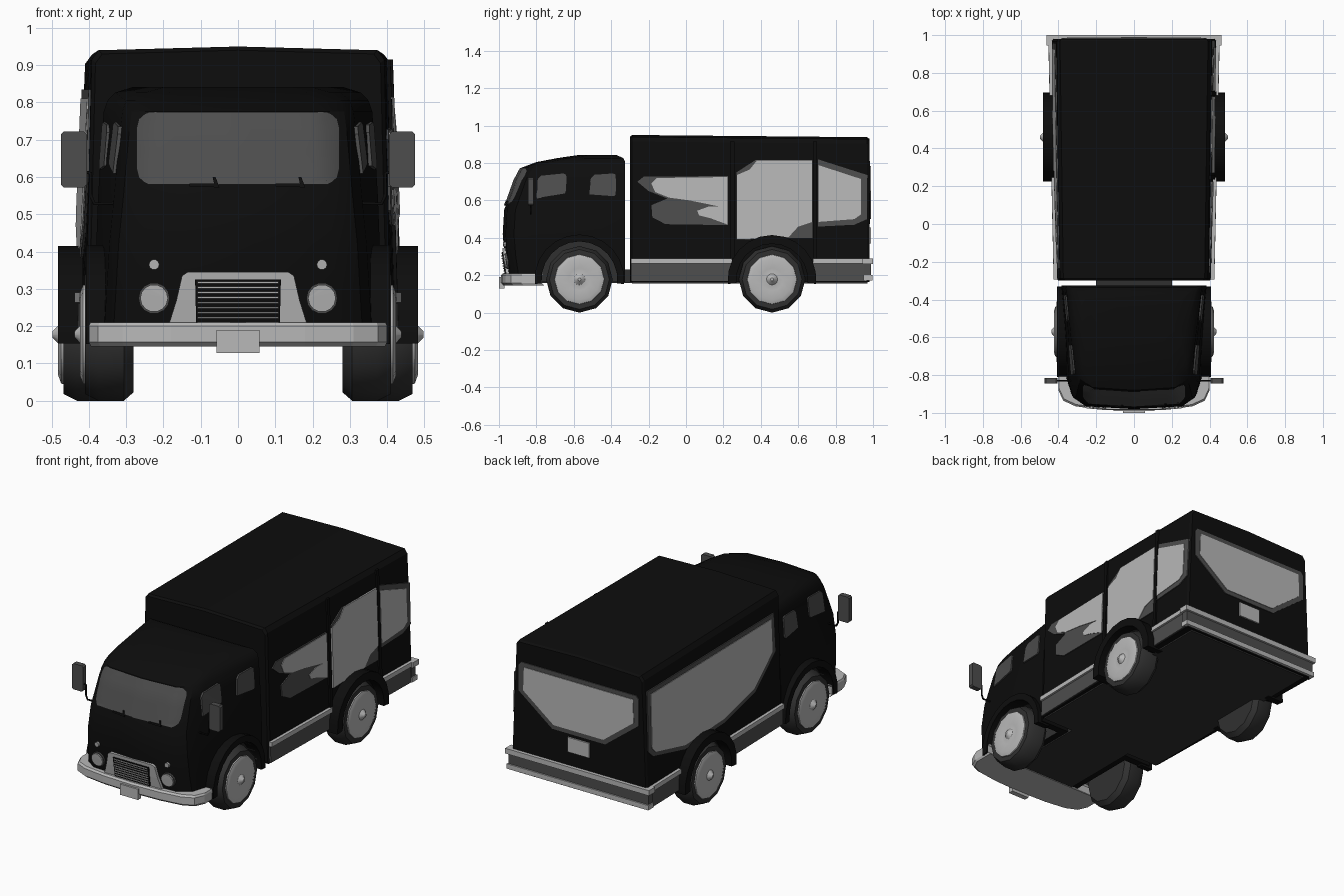
import bpy, bmesh, math
from mathutils import Vector

if "Cube" in bpy.data.objects:
    bpy.data.objects.remove(bpy.data.objects["Cube"])


def mat(name, v):
    m = bpy.data.materials.new(name)
    m.diffuse_color = (v, v, v, 1)
    m.use_nodes = True
    m.node_tree.nodes["Principled BSDF"].inputs["Base Color"].default_value = m.diffuse_color
    return m


BLACK = mat("black_paint", 0.004)
RUBBER = mat("dark_rubber", 0.03)
GLASS = mat("dark_glass", 0.075)
LIGHT = mat("light_grey", 0.48)


def finish(name, bm, m, smooth=False):
    bmesh.ops.recalc_face_normals(bm, faces=bm.faces)
    me = bpy.data.meshes.new(name)
    bm.to_mesh(me)
    bm.free()
    me.materials.append(m)
    o = bpy.data.objects.new(name, me)
    bpy.context.collection.objects.link(o)
    bpy.ops.object.select_all(action='DESELECT')
    o.select_set(True)
    bpy.context.view_layer.objects.active = o
    if smooth:
        bpy.ops.object.shade_smooth_by_angle(angle=math.radians(35))
    return o


def loft(name, rings, m, smooth=False, caps=True):
    bm = bmesh.new()
    vs = [[bm.verts.new(p) for p in r] for r in rings]
    n = len(rings[0])
    for a, b in zip(vs, vs[1:]):
        for i in range(n):
            j = (i + 1) % n
            bm.faces.new((a[i], a[j], b[j], b[i]))
    if caps:
        ends = [bm.faces.new(vs[0]), bm.faces.new(vs[-1])]
        bmesh.ops.recalc_face_normals(bm, faces=bm.faces)
        bmesh.ops.triangulate(bm, faces=ends)
    return finish(name, bm, m, smooth)


def plate(name, pts, fn, off, m, back=-0.002):
    """Outline laid on a body surface, fn(a, b, offset) -> point."""
    return loft(name, [[fn(a, b, back) for a, b in pts], [fn(a, b, off) for a, b in pts]], m)


def box(name, x0, x1, y0, y1, z0, z1, m):
    r = [(x0, y0), (x1, y0), (x1, y1), (x0, y1)]
    return loft(name, [[(x, y, z) for x, y in r] for z in (z0, z1)], m)


def rect(a0, a1, b0, b1, c=0.0):
    if not c:
        return [(a0, b0), (a1, b0), (a1, b1), (a0, b1)]
    return [(a0 + c, b0), (a1 - c, b0), (a1, b0 + c), (a1, b1 - c),
            (a1 - c, b1), (a0 + c, b1), (a0, b1 - c), (a0, b0 + c)]


def disc(a, b, r, n=14):
    return [(a + r * math.cos(i * math.tau / n), b + r * math.sin(i * math.tau / n)) for i in range(n)]


# Cab: stacked plan outlines (z, back half width, front half width, nose y, back y)
LEVELS = [(.165, .385, .36, -.95, -.325), (.30, .383, .352, -.97, -.325), (.42, .38, .345, -.98, -.325),
          (.55, .375, .332, -.972, -.325), (.71, .365, .318, -.915, -.325), (.775, .36, .31, -.88, -.325),
          (.805, .35, .30, -.80, -.325), (.826, .33, .275, -.69, -.335), (.842, .28, .22, -.58, -.37)]


def cab_half(z):
    z = min(max(z, LEVELS[0][0]), LEVELS[-1][0])
    for a, b in zip(LEVELS, LEVELS[1:]):
        if z <= b[0]:
            t = (z - a[0]) / (b[0] - a[0])
            _, wb, wf, f, yb = [p + (q - p) * t for p, q in zip(a, b)]
            break
    return [(wb, yb), (wf, f + .14), (wf - .025, f + .06), (wf - .09, f + .015), (0, f)]


def cab_ring(z):
    h = cab_half(z)
    return [(x, y, z) for x, y in h] + [(-x, y, z) for x, y in h[-2::-1]]


def cab_front(x, z, off):
    h = cab_half(z)
    for (x0, y0), (x1, y1) in zip(h[1:], h[2:]):
        if abs(x) >= x1:
            return (x, y0 + (y1 - y0) * (x0 - abs(x)) / (x0 - x1) - off, z)


def cab_side(s):
    def fn(y, z, off):
        (x0, y0), (x1, y1) = cab_half(z)[:2]
        return (s * (x0 + (x1 - x0) * (y - y0) / (y1 - y0) + off), y, z)
    return fn


cab = loft("cab", [cab_ring(l[0]) for l in LEVELS], BLACK)
FY, RY, WZ = -.57, .46, .178
for s in (-1, 1):  # open wheel wells
    cut = loft("well_cutter", [[(s * x, y, z) for y, z in disc(FY, WZ, .205, 20)] for x in (.24, .55)], RUBBER)
    cut.hide_render = True
    bpy.context.view_layer.objects.active = cab
    b = cab.modifiers.new("well", 'BOOLEAN')
    b.operation, b.object, b.solver = 'DIFFERENCE', cut, 'EXACT'
    b.material_mode = 'TRANSFER'
    bpy.ops.object.modifier_apply(modifier=b.name)
    bpy.data.objects.remove(cut)
bpy.ops.object.select_all(action='DESELECT')
cab.select_set(True)
bpy.ops.object.shade_smooth_by_angle(angle=math.radians(35))

# Windscreen: curved grid with rounded corners
bm = bmesh.new()
rows = []
for i in range(11):
    t = -math.cos(math.pi * i / 10)
    w = .272 * (1 - abs(t) ** 8 * .12)
    z = .677 + .097 * t
    rows.append([bm.verts.new(cab_front(w * k / 8, z, .007)) for k in range(-8, 9)])
for a, b in zip(rows, rows[1:]):
    for k in range(16):
        bm.faces.new((a[k], a[k + 1], b[k + 1], b[k]))
finish("windscreen", bm, GLASS, True)
for x in (-.13, .1):
    plate("wiper", [(x, .575), (x + .08, .572), (x + .07, .60), (x + .062, .60), (x + .066, .582), (x, .582)],
          cab_front, .013, BLACK, .004)

# Front face: grille, lamps, bumper, number plate
plate("grille_surround", [(-.19, .19), (.19, .19), (.165, .27), (.15, .335), (.135, .345),
                          (-.135, .345), (-.15, .335), (-.165, .27)], cab_front, .016, LIGHT)
plate("grille", [(-.112, .20), (.112, .20), (.115, .325), (-.115, .325)], cab_front, .02, BLACK)
for i in range(9):
    plate("grille_slat", rect(-.108, .108, .207 + i * .0135, .2115 + i * .0135), cab_front, .024, LIGHT, .01)
for s in (-1, 1):
    plate("headlight_rim", disc(s * .225, .275, .042), cab_front, .012, GLASS)
    plate("headlight", disc(s * .225, .275, .037), cab_front, .02, LIGHT)
    plate("marker_lamp", disc(s * .225, .365, .014, 10), cab_front, .015, LIGHT)
nose = [(.40, -.77), (.40, -.88), (.375, -.935), (.31, -.965), (.18, -.983), (0, -.99)]
nose += [(-x, y) for x, y in nose[-2::-1]]
loft("front_bumper", [[(x * k, y * k, z) for x, y in nose]
                      for z, k in ((.145, .985), (.158, 1), (.20, 1), (.21, .99))], LIGHT)
box("front_number_plate", -.057, .057, -1.0, -.97, .128, .19, LIGHT)

# Cargo body
Y0, Y1 = -.30, .98


def body_x(y, z):
    t, u = (y - Y0) / (Y1 - Y0), (.92 - z) / .76
    top, low = .392 + .018 * t, .41 + .03 * t
    return top + (low - top) * u


def body_ring(y, inset=0.0):
    d = -.012 * (y - Y0) / (Y1 - Y0) - inset
    h = [(body_x(y, z) - inset, z + e) for z, e in ((.165, 0), (.29, 0), (.60, 0), (.915, d))]
    h += [(body_x(y, .92) - .018 - inset, .94 + d)]
    return [(x, y, z) for x, z in h] + [(0, y, .95 + d)] + [(-x, y, z) for x, z in h[::-1]]


ys = [Y0 + .012 + i * (Y1 - Y0 - .024) / 8 for i in range(9)]
loft("cargo_body", [body_ring(Y0, .01)] + [body_ring(y) for y in ys] + [body_ring(Y1, .008)], BLACK)
box("body_floor", -.40, .40, Y0 + .01, .97, .157, .168, RUBBER)
box("chassis", -.2, .2, -.85, .2, .158, .23, RUBBER)


def body_side(s):
    return lambda y, z, off: (s * (body_x(y, z) + off), y, z)


def body_back(x, z, off):
    return (x, Y1 + off, z)


# Right side: three painted panels with dark borders
R = body_side(1)
plate("panel_a_border", [(-.26, .70), (-.225, .728), (.225, .73), (.225, .468), (-.11, .473), (-.18, .51),
                         (-.185, .575), (-.10, .61), (-.20, .65)], R, .006, GLASS)
plate("panel_a_upper", [(-.185, .69), (-.155, .72), (.225, .725), (.225, .565), (.19, .565), (.02, .60),
                        (-.09, .615), (-.165, .645)], R, .009, LIGHT)
plate("panel_a_lower", [(.06, .545), (.12, .567), (.225, .566), (.225, .47), (.13, .505), (.07, .52)], R, .009, LIGHT)
plate("panel_b_border", [(.27, .39), (.57, .40), (.675, .40), (.675, .815), (.37, .815), (.27, .75)], R, .006, GLASS)
plate("panel_b", [(.27, .39), (.55, .405), (.60, .46), (.675, .485), (.675, .815), (.38, .815), (.34, .765),
                  (.27, .735)], R, .009, LIGHT)
plate("panel_c_border", [(.705, .46), (.90, .47), (.968, .50), (.972, .735), (.705, .82)], R, .006, GLASS)
plate("panel_c", [(.705, .485), (.90, .50), (.935, .525), (.935, .715), (.705, .79)], R, .009, LIGHT)
for y in (.247, .69):
    plate("panel_divider", rect(y - .011, y + .011, .29, .915), R, .009, BLACK)

# Left side and back: one big panel each
L = body_side(-1)
plate("left_panel_border", [(.955, .835), (-.235, .835), (-.245, .61), (-.05, .45), (.25, .385), (.62, .375),
                            (.92, .45), (.96, .49)], L, .006, GLASS)
plate("left_panel", [(.925, .81), (-.205, .81), (-.21, .62), (-.03, .475), (.26, .412), (.62, .402),
                     (.90, .47), (.93, .50)], L, .009, LIGHT)
plate("back_panel_border", [(-.37, .81), (.37, .81), (.385, .79), (.385, .64), (.17, .475), (-.17, .475),
                            (-.385, .64), (-.385, .79)], body_back, .005, GLASS)
plate("back_panel", [(-.35, .785), (.35, .785), (.355, .65), (.16, .50), (-.16, .50), (-.355, .65)],
      body_back, .008, LIGHT)
plate("back_number_plate", rect(-.07, .07, .37, .455), body_back, .009, LIGHT)

# Back bumper
box("back_bumper_core", -.45, .45, .95, .988, .175, .262, GLASS)
box("back_bumper_top", -.462, .462, .945, 1.0, .26, .29, LIGHT)
box("back_bumper_bottom", -.455, .455, .95, .996, .172, .20, LIGHT)


def wheel(name, s, cy, x0, x1, bulge):
    def spin(part, prof, m):
        rings = [[(s * x, y, z) for y, z in disc(cy, WZ, r, 12)] for r, x in prof]
        loft(part, rings, m, True)
    w = x1 - x0
    spin(name + "_tyre", [(.10, x0), (.155, x0), (.178, x0 + .2 * w), (.178, x0 + .72 * w), (.16, x1), (.125, x1)], RUBBER)
    spin(name + "_hub", [(.135, x1 - .01), (.132, x1 + .006), (.11, x1 + .014), (.06, x1 + .004), (.03, x1 + .008),
                         (.008, x1 + bulge)], LIGHT)


def arch(name, s, cy, x0, x1, r0, r1):
    a = [math.radians(-6 + 192 * i / 12) for i in range(13)]
    pts = [(cy + r1 * math.cos(t), WZ + r1 * math.sin(t)) for t in a]
    pts += [(cy + r0 * math.cos(t), WZ + r0 * math.sin(t)) for t in a[::-1]]
    loft(name, [[(s * x, y, z) for y, z in pts] for x in (x0, x1)], BLACK, True)


for s in (-1, 1):
    side = body_side(s)
    wheel("front_wheel", s, FY, .28, .41, .028)
    wheel("back_wheel", s, RY, .34, .468, .03)
    arch("front_arch", s, FY, .33, .408, .203, .24)
    arch("back_arch", s, RY, .38, .483, .19, .237)
    # Lower skirts and bright side strips
    for a, b in ((-.295, .245), (.68, .965)):
        plate("skirt", rect(a, b, .17, .262), side, .008, GLASS)
        plate("side_strip", rect(a, b, .264, .29), side, .018, LIGHT)
    # Cab side windows
    cs = cab_side(s)
    plate("door_window", [(-.80, .61), (-.645, .635), (-.64, .65), (-.64, .74), (-.655, .747), (-.775, .735),
                          (-.795, .715)], cs, .008, GLASS)
    plate("rear_quarter_window", [(-.52, .63), (-.385, .62), (-.375, .63), (-.375, .74), (-.39, .747), (-.49, .74),
                                  (-.51, .72)], cs, .008, GLASS)
    # Mirror on a bent arm
    loft("mirror", [[(s * a, y, z) for a, z in rect(.405, .475, .572, .722, .008)] for y in (-.845, -.815)], GLASS)
    cu = bpy.data.curves.new("mirror_arm", 'CURVE')
    cu.dimensions, cu.bevel_depth, cu.bevel_resolution = '3D', .005, 1
    sp = cu.splines.new('POLY')
    path = [(.32, .53), (.385, .528), (.395, .55), (.395, .61), (.415, .615)]
    sp.points.add(len(path) - 1)
    for p, (x, z) in zip(sp.points, path):
        p.co = (s * x, -.83, z, 1)
    cu.materials.append(BLACK)
    bpy.context.collection.objects.link(bpy.data.objects.new("mirror_arm", cu))
